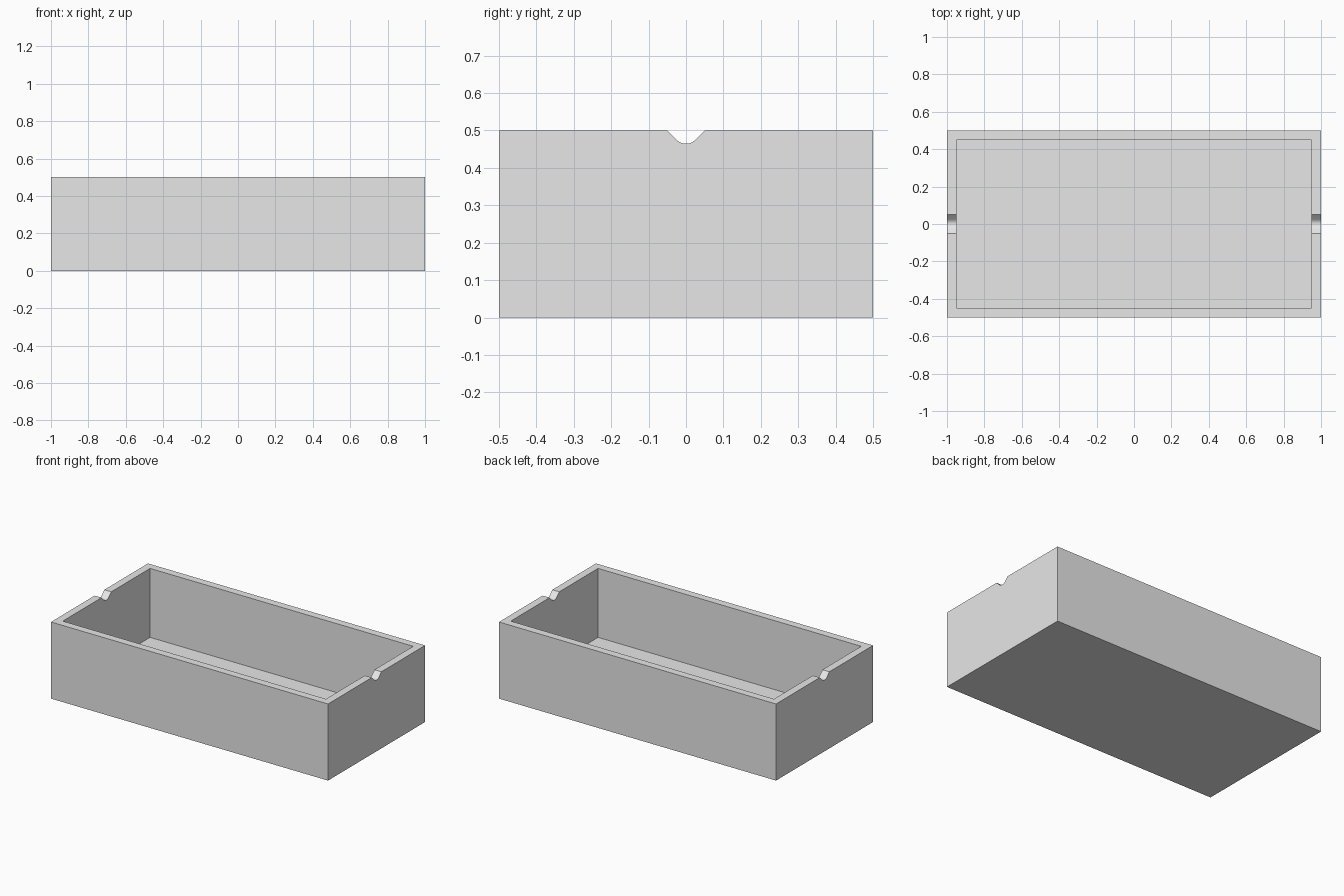
import bpy
import math

default = bpy.data.objects.get("Cube")
if default:
    bpy.data.objects.remove(default, do_unlink=True)

LENGTH, WIDTH, HEIGHT, WALL = 2.0, 1.0, 0.5, 0.05
NOTCH_RADIUS = 0.0354
ARC_STEPS = 8

grey = bpy.data.materials.new("light grey")
grey.use_nodes = True
grey.diffuse_color = (0.8, 0.8, 0.8, 1)
grey.node_tree.nodes["Principled BSDF"].inputs["Base Color"].default_value = (0.8, 0.8, 0.8, 1)


def extrude_x(name, profile, x0, x1):
    """Solid prism from a (y, z) profile, running from x0 to x1."""
    n = len(profile)
    verts = [(x, y, z) for x in (x0, x1) for y, z in profile]
    faces = [tuple(reversed(range(n))), tuple(range(n, 2 * n))]
    faces += [(i, (i + 1) % n, (i + 1) % n + n, i + n) for i in range(n)]
    mesh = bpy.data.meshes.new(name)
    mesh.from_pydata(verts, [], faces)
    mesh.materials.append(grey)
    obj = bpy.data.objects.new(name, mesh)
    bpy.context.collection.objects.link(obj)
    return obj


def rectangle(half, low, high):
    return [(-half, low), (half, low), (half, high), (-half, high)]


# Floor, and long front and back walls
extrude_x("floor", rectangle(WIDTH / 2, 0, WALL), -LENGTH / 2, LENGTH / 2).name = "tray"
tray = bpy.data.objects["tray"]

# The tray starts as a full block and is hollowed out
for v in tray.data.vertices:
    if v.co.z > 0:
        v.co.z = HEIGHT

cavity = extrude_x("cavity_cutter", rectangle(WIDTH / 2 - WALL, WALL, HEIGHT + WALL),
                   WALL - LENGTH / 2, LENGTH / 2 - WALL)

# Notch through both end walls: round bottom with sloping sides tangent to it
reach = NOTCH_RADIUS * math.sqrt(2) + WALL
notch_profile = [(-reach, HEIGHT + WALL)]
for i in range(ARC_STEPS + 1):
    a = math.radians(225 + 90 * i / ARC_STEPS)
    notch_profile.append((NOTCH_RADIUS * math.cos(a), HEIGHT + NOTCH_RADIUS * math.sin(a)))
notch_profile.append((reach, HEIGHT + WALL))
notch = extrude_x("notch_cutter", notch_profile, -LENGTH, LENGTH)

for cutter in (cavity, notch):
    cutter.hide_render = True
    cutter.hide_viewport = True
    cut = tray.modifiers.new(cutter.name, "BOOLEAN")
    cut.operation = "DIFFERENCE"
    cut.solver = "EXACT"
    cut.object = cutter

# Smooth only the rounded notch bottom
bpy.context.view_layer.objects.active = tray
tray.select_set(True)
for cut in list(tray.modifiers):
    bpy.ops.object.modifier_apply(modifier=cut.name)
for cutter in (cavity, notch):
    bpy.data.objects.remove(cutter, do_unlink=True)
bpy.ops.object.shade_smooth_by_angle(angle=math.radians(25))
